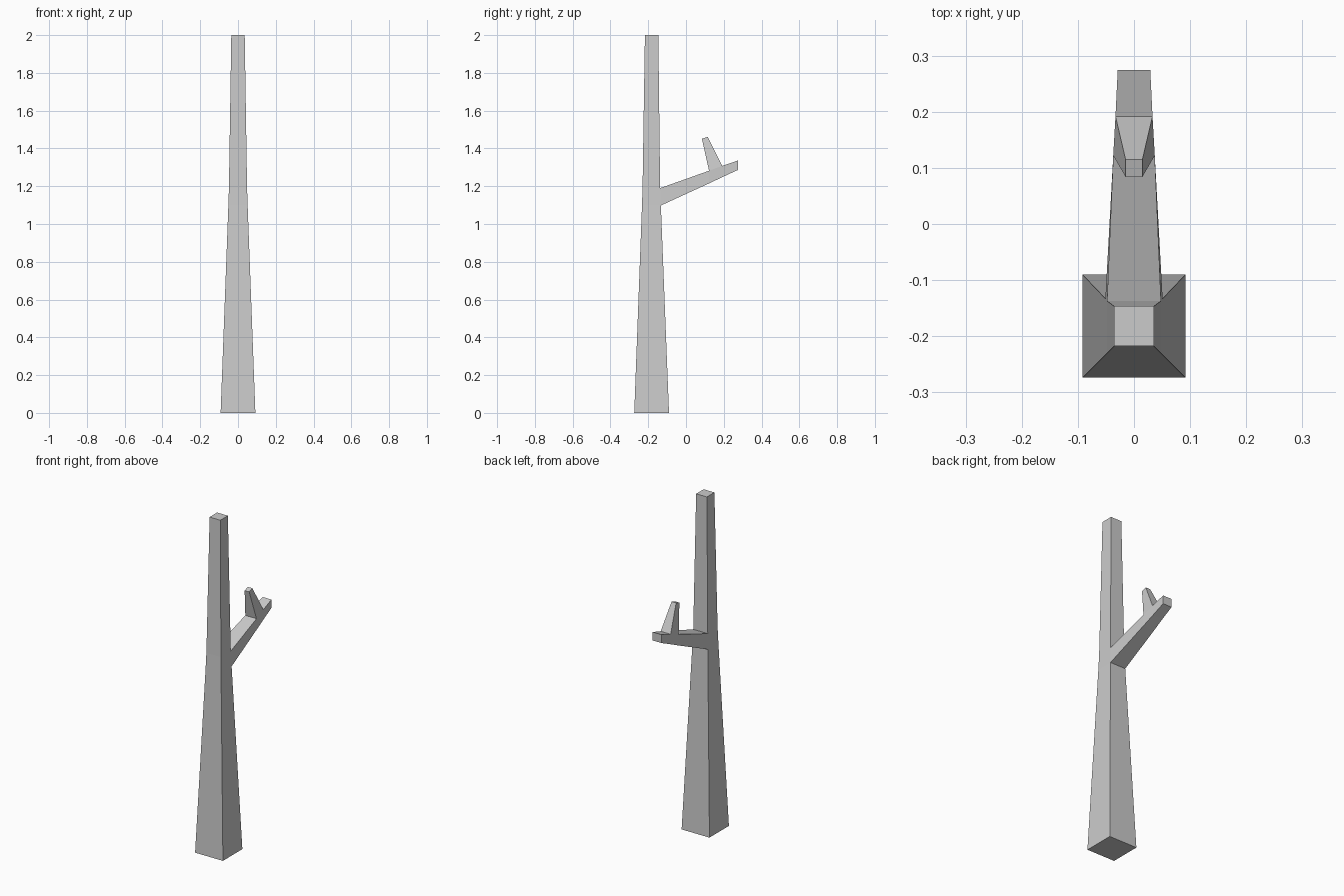
import bpy, bmesh
from math import copysign

if "Cube" in bpy.data.objects:
    bpy.data.objects.remove(bpy.data.objects["Cube"])

bm = bmesh.new()


def shape(face, half_x, a, b, axis):
    """Set a quad to width 2*half_x; a and b are (y, z) of its low and high edge along axis."""
    mid = face.calc_center_median()[axis]
    for v in face.verts:
        y, z = a if v.co[axis] < mid else b
        v.co = (copysign(half_x, v.co.x), y, z)


def extrude(face, *section):
    new = bmesh.ops.extrude_discrete_faces(bm, faces=[face])["faces"][0]
    shape(new, *section)
    return new


def pick(direction, y, z):
    """Face pointing most along an axis, with its centre closest to (y, z)."""
    bm.normal_update()
    faces = [f for f in bm.faces if f.normal[direction] > 0.6]
    return min(faces, key=lambda f: (f.calc_center_median().y - y) ** 2
               + (f.calc_center_median().z - z) ** 2)


# Tapered trunk, with two loops where the branch joins
bmesh.ops.create_cube(bm, size=1)
bm.normal_update()
bottom = min(bm.faces, key=lambda f: f.normal.z)
face = max(bm.faces, key=lambda f: f.normal.z)
shape(bottom, 0.092, (-0.274, 0), (-0.090, 0), 1)
shape(face, 0.051, (-0.233, 1.098), (-0.133, 1.098), 1)
face = extrude(face, 0.048, (-0.230, 1.19), (-0.137, 1.19), 1)
extrude(face, 0.0355, (-0.2175, 2), (-0.1465, 2), 1)

# Branch pulled out of the back of the trunk
face = pick(1, -0.135, 1.144)
for half_x, low, high in (
        (0.037, (0.122, 1.215), (0.122, 1.282)),
        (0.033, (0.192, 1.248), (0.192, 1.308)),
        (0.029, (0.2745, 1.286), (0.2745, 1.336))):
    face = extrude(face, half_x, low, high, 2)

# Twig pulled up from the middle of the branch
extrude(pick(2, 0.157, 1.295), 0.015, (0.084, 1.451), (0.115, 1.461), 1)

bmesh.ops.recalc_face_normals(bm, faces=bm.faces)
mesh = bpy.data.meshes.new("bare_tree")
bm.to_mesh(mesh)
bm.free()
bpy.context.collection.objects.link(bpy.data.objects.new("bare_tree", mesh))
